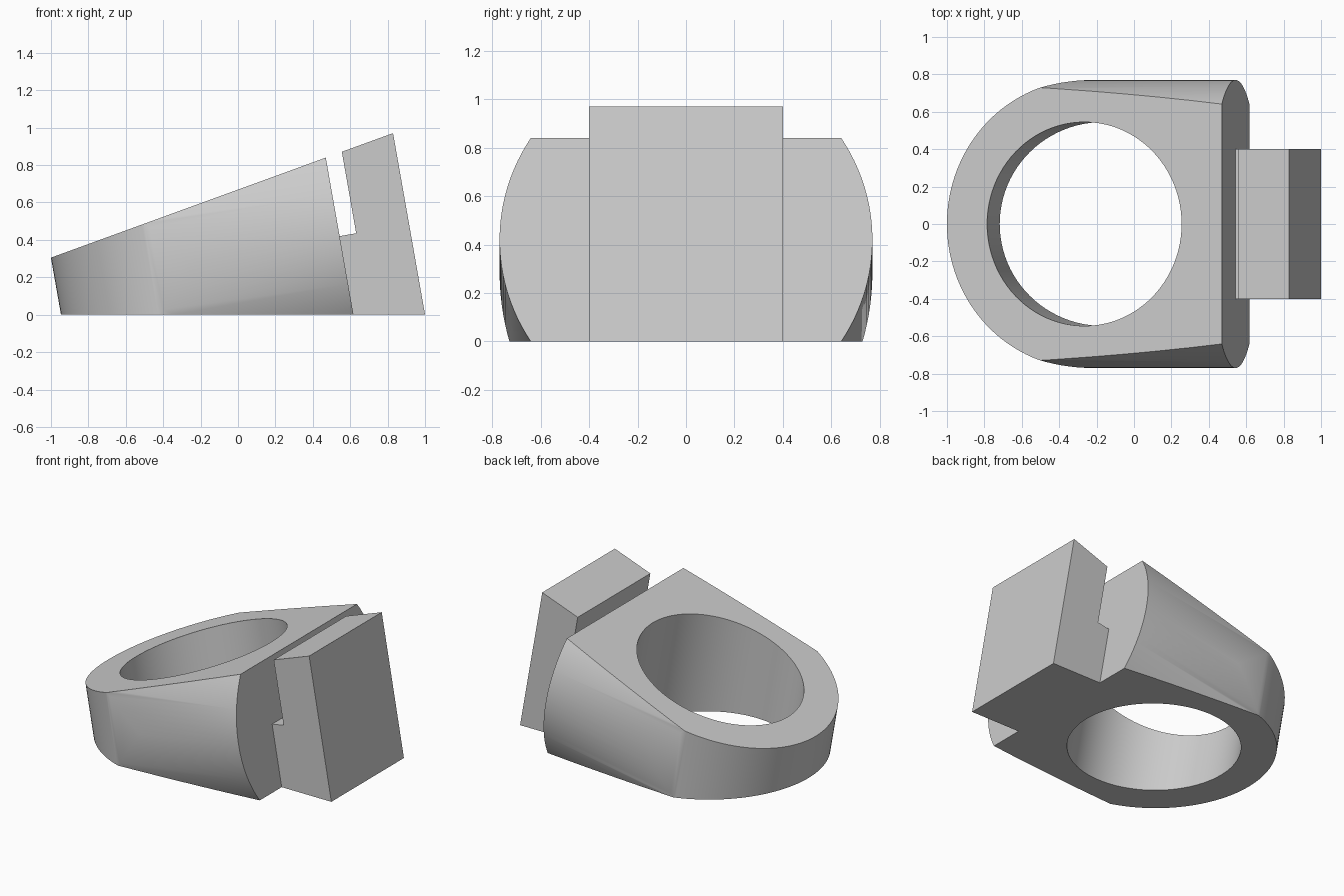
import bpy
import bmesh
from math import cos, sin, tan, pi, radians
from mathutils import Vector

cube = bpy.data.objects.get("Cube")
if cube:
    bpy.data.objects.remove(cube)

# Tilted frame: u runs forward along the wedge, v sideways, w along the finger hole
TILT = radians(10)
APEX = Vector((-1.838, 0, 0))
U = Vector((cos(TILT), 0, sin(TILT)))
V = Vector((0, 1, 0))
W = Vector((-sin(TILT), 0, cos(TILT)))
RADIUS, CENTRE, FRONT = 0.77, 1.648, 2.418


def prism(name, profile, a, b, along, start, end):
    """Extrude a 2D profile in the a-b plane from start to end."""
    bm = bmesh.new()
    base = [bm.verts.new(APEX + a * p + b * q + along * start) for p, q in profile]
    face = bm.faces.new(base)
    new = bmesh.ops.extrude_face_region(bm, geom=[face])["geom"]
    top = [g for g in new if isinstance(g, bmesh.types.BMVert)]
    bmesh.ops.translate(bm, verts=top, vec=along * (end - start))
    bmesh.ops.recalc_face_normals(bm, faces=bm.faces[:])
    mesh = bpy.data.meshes.new(name)
    bm.to_mesh(mesh)
    bm.free()
    obj = bpy.data.objects.new(name, mesh)
    bpy.context.collection.objects.link(obj)
    return obj


def arc(centre, radius, first, last, steps):
    angles = [first + (last - first) * i / steps for i in range(steps + 1)]
    return [(centre + radius * cos(t), radius * sin(t)) for t in angles]


def combine(obj, tool, operation):
    """Apply a boolean and remove its tool."""
    mod = obj.modifiers.new(operation, "BOOLEAN")
    mod.operation, mod.object, mod.solver = operation, tool, "EXACT"
    bpy.context.view_layer.update()
    graph = bpy.context.evaluated_depsgraph_get()
    mesh = bpy.data.meshes.new_from_object(obj.evaluated_get(graph))
    obj.modifiers.clear()
    obj.data = mesh
    bpy.data.objects.remove(tool)


# Band: rounded back, straight sides, flat front
outline = arc(CENTRE, RADIUS, pi / 2, 3 * pi / 2, 64) + [(FRONT, -RADIUS), (FRONT, RADIUS)]
ring = prism("ring_body", outline, U, V, W, -1, 1)

# Barrel rounding of the sides, then the finger hole
circle = arc(0, RADIUS, 0, 2 * pi, 128)[:-1]
combine(ring, prism("side_rounding", circle, V, W, U, 0, 3), "INTERSECT")
hole = arc(CENTRE, 0.545, 0, 2 * pi, 96)[:-1]
combine(ring, prism("finger_hole", hole, U, V, W, -1.2, 1.2), "DIFFERENCE")

# Front block with a slot behind its upper half
block = [(2.3, -0.9), (2.795, -0.9), (2.795, 0.9), (2.508, 0.9), (2.508, 0), (2.3, 0)]
combine(ring, prism("front_block", block, U, W, V, -0.4, 0.4), "UNION")

# Wedge that trims the flat bottom and the sloping top
X, Z = Vector((1, 0, 0)), Vector((0, 0, 1))
wedge = [(0, 0), (3.2, 0), (3.2, 3.2 * tan(2 * TILT))]
combine(ring, prism("wedge", wedge, X, Z, V, -1, 1), "INTERSECT")

# Plain grey finish
grey = bpy.data.materials.new("plain_grey")
grey.use_nodes = True
colour = (0.6, 0.6, 0.6, 1)
grey.diffuse_color = colour
grey.node_tree.nodes["Principled BSDF"].inputs["Base Color"].default_value = colour
ring.data.materials.clear()
ring.data.materials.append(grey)

bpy.ops.object.select_all(action="DESELECT")
ring.select_set(True)
bpy.context.view_layer.objects.active = ring
bpy.ops.object.shade_smooth_by_angle(angle=radians(30))
